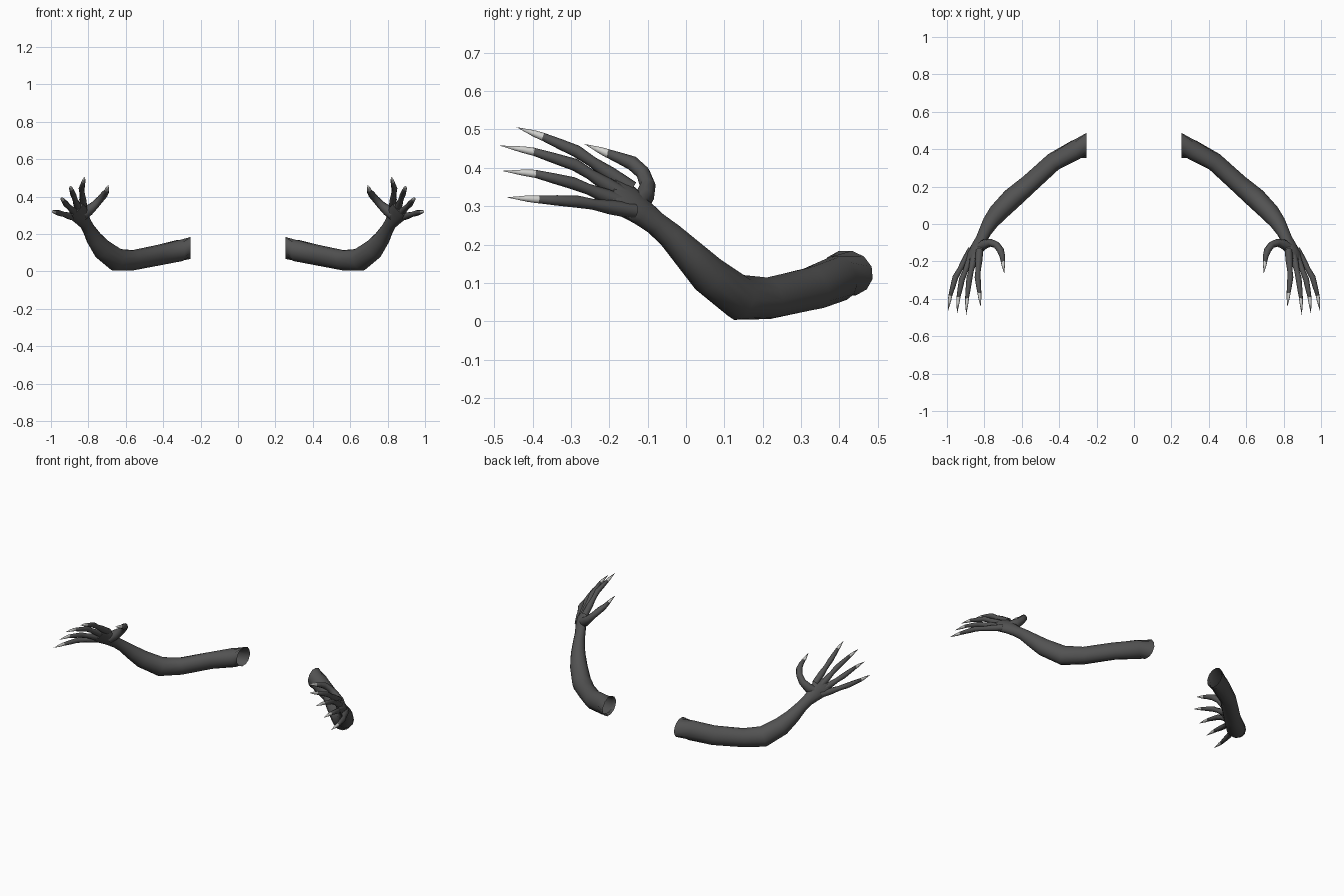
import bpy, bmesh, math
from mathutils import Vector

if "Cube" in bpy.data.objects:
    bpy.data.objects.remove(bpy.data.objects["Cube"])


def material(name, rgb):
    m = bpy.data.materials.new(name)
    m.diffuse_color = (*rgb, 1)
    m.use_nodes = True
    m.node_tree.nodes["Principled BSDF"].inputs["Base Color"].default_value = m.diffuse_color
    return m


SKIN = material("dark grey skin", (0.085, 0.085, 0.085))
CLAW = material("pale claw", (0.62, 0.62, 0.60))
SPREAD = Vector((0.7, -0.15, -0.7))   # across the knuckles


def tube(name, rings, mat, sides=10, ref=SPREAD, start=None, tip=None, cap=False):
    """Skin elliptical rings (x, y, z, radius across, radius through); mirror in x."""
    bm = bmesh.new()
    pts = [Vector(r[:3]) for r in rings]
    loops = []
    for i, r in enumerate(rings):
        before = pts[max(i - 1, 0)]
        after = pts[i + 1] if i + 1 < len(pts) else (Vector(tip) if tip else pts[i])
        t = (after - before).normalized()
        if i == 0 and start:
            t = Vector(start)
        u = (ref - t * ref.dot(t)).normalized()
        v = t.cross(u)
        loops.append([bm.verts.new(pts[i] + u * r[3] * math.cos(a) + v * r[-1] * math.sin(a))
                      for a in (2 * math.pi * k / sides for k in range(sides))])
    for a, b in zip(loops, loops[1:]):
        for k in range(sides):
            n = (k + 1) % sides
            bm.faces.new((a[k], a[n], b[n], b[k]))
    if tip:
        p = bm.verts.new(tip)
        for k in range(sides):
            bm.faces.new((loops[-1][k], loops[-1][(k + 1) % sides], p))
    elif cap:
        bm.faces.new(loops[-1])
    me = bpy.data.meshes.new(name)
    bm.to_mesh(me)
    bm.free()
    me.materials.append(mat)
    ob = bpy.data.objects.new(name, me)
    bpy.context.collection.objects.link(ob)
    bpy.ops.object.select_all(action='DESELECT')
    ob.select_set(True)
    bpy.context.view_layer.objects.active = ob
    bpy.ops.object.shade_smooth_by_angle(angle=math.radians(50))
    ob.modifiers.new("other side", 'MIRROR')
    return ob


# Upper arm, elbow, forearm and palm, open at the shoulder
tube("arm", [
    (.255, .420, .125, .060, .068),
    (.310, .398, .112, .060, .053),
    (.430, .333, .086, .058, .047),
    (.560, .215, .060, .056, .049),
    (.650, .138, .062, .062, .055),
    (.727, .060, .120, .055, .050),
    (.768, .008, .174, .044, .042),
    (.797, -.042, .225, .035, .034),
    (.815, -.080, .256, .034, .030),
    (.836, -.118, .287, .044, .028),
    (.853, -.160, .318, .058, .026),
    (.864, -.195, .336, .056, .017),
], SKIN, sides=12, start=(1, 0, 0), cap=True)

# Fingers: base, joint, claw root, claw tip
fingers = {
    "index": ((.828, -.170, .365), (.836, -.285, .443), (.826, -.375, .482), (.820, -.442, .506)),
    "middle": ((.855, -.180, .340), (.880, -.290, .408), (.893, -.400, .443), (.897, -.486, .458)),
    "ring": ((.872, -.180, .315), (.920, -.295, .360), (.939, -.395, .385), (.946, -.480, .392)),
    "little": ((.886, -.165, .292), (.955, -.285, .312), (.983, -.387, .318), (.995, -.468, .323)),
}
for name, (base, joint, root, tip) in fingers.items():
    b, j, r = Vector(base), Vector(joint), Vector(root)
    path = [(b.lerp(j, -.25), .020), (b.lerp(j, .25), .019), (b.lerp(j, .65), .014),
            (j, .016), (j.lerp(r, .5), .0135), (r, .010)]
    tube(name + "_finger", [(*p, w, w) for p, w in path], SKIN, sides=8, tip=tuple(r.lerp(Vector(tip), .1)))
    tube(name + "_claw", [(*r.lerp(j, .03), .0105, .0105), (*r.lerp(Vector(tip), .3), .0085, .0085)],
         CLAW, sides=8, tip=tip)

# Thumb curls inward, then forward
THUMB_REF = Vector((.7, 0, .7))
tube("thumb", [
    (.835, -.135, .300, .030, .028),
    (.800, -.108, .325, .029, .026),
    (.765, -.100, .355, .022, .021),
    (.735, -.112, .387, .019, .019),
    (.714, -.140, .412, .019, .019),
    (.704, -.172, .425, .015, .015),
    (.700, -.205, .438, .011, .011),
], SKIN, sides=8, ref=THUMB_REF, tip=(.700, -.212, .441))
tube("thumb_claw", [(.700, -.203, .437, .0115, .0115), (.699, -.222, .445, .009, .009)],
     CLAW, sides=8, ref=THUMB_REF, tip=(.693, -.265, .462))
